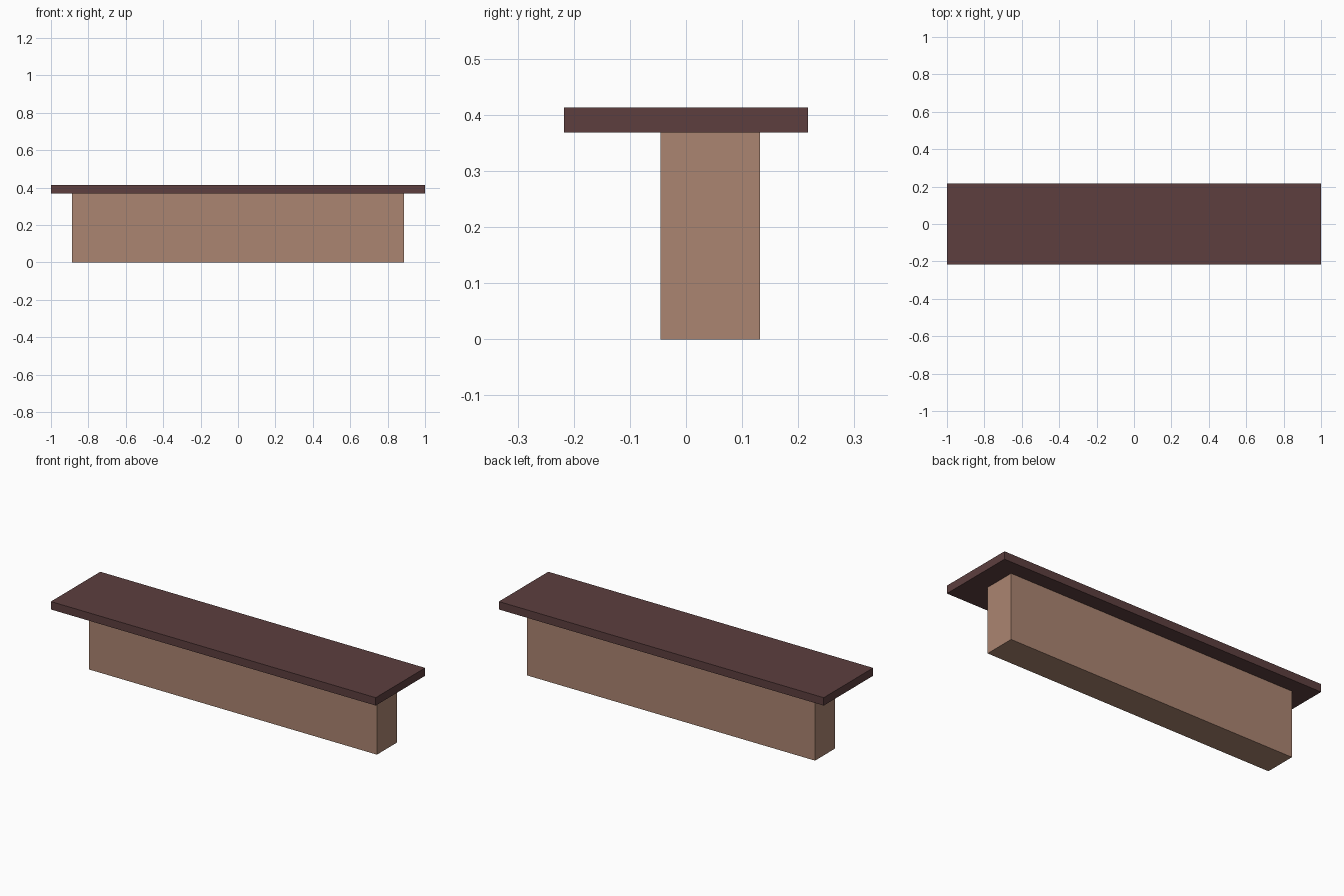
import bpy

if "Cube" in bpy.data.objects:
    bpy.data.objects.remove(bpy.data.objects["Cube"])


def material(name, rgb):
    # 8-bit display colour to linear
    lin = [((c / 255 + 0.055) / 1.055) ** 2.4 for c in rgb]
    m = bpy.data.materials.new(name)
    m.diffuse_color = (*lin, 1)
    m.use_nodes = True
    m.node_tree.nodes["Principled BSDF"].inputs["Base Color"].default_value = m.diffuse_color
    return m


def box(name, lo, hi, mat):
    center = [(a + b) / 2 for a, b in zip(lo, hi)]
    bpy.ops.mesh.primitive_cube_add(size=1, location=center)
    ob = bpy.context.object
    ob.name = name
    ob.scale = [b - a for a, b in zip(lo, hi)]
    bpy.ops.object.transform_apply(location=False, rotation=False, scale=True)
    ob.data.materials.append(mat)
    return ob


tan = material("tan wood", (171, 133, 113))
dark = material("dark brown wood", (93, 63, 63))

# Counter body, set back from the front and ends of the top
box("counter_body", (-0.887, -0.045, 0), (0.887, 0.132, 0.369), tan)

# Overhanging slab on top
box("counter_top", (-1, -0.217, 0.369), (1, 0.217, 0.413), dark)
